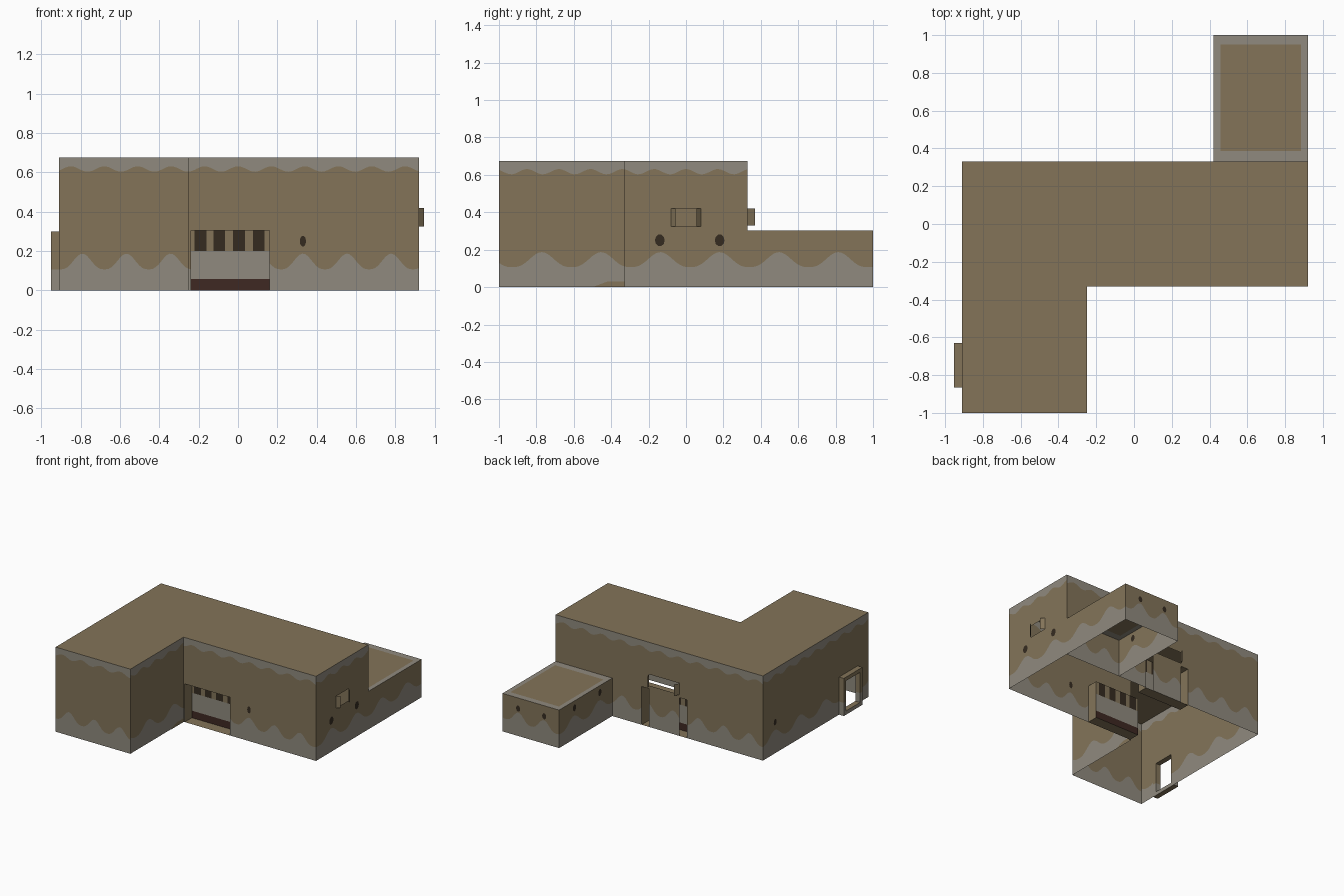
import bpy, bmesh, math
from mathutils import Vector

if "Cube" in bpy.data.objects:
    bpy.data.objects.remove(bpy.data.objects["Cube"])


def lin(c):
    return tuple(((v / 255 + 0.055) / 1.055) ** 2.4 if v > 10 else v / 3294 for v in c) + (1,)


def material(name, rgb):
    m = bpy.data.materials.new(name)
    m.diffuse_color = lin(rgb)
    m.use_nodes = True
    m.node_tree.nodes["Principled BSDF"].inputs["Base Color"].default_value = m.diffuse_color
    return m


MATS = [material("tan_plaster", (131, 116, 89)), material("grey_stone", (144, 138, 126)),
        material("dark_opening", (53, 43, 32)), material("dark_red_brown", (62, 40, 34))]
TAN, GREY, DARK, RED = range(4)


def build(name, polys):
    """One object from a list of (points, material index)."""
    bm = bmesh.new()
    for pts, mat in polys:
        clean = []
        for p in pts:
            p = Vector(p)
            if not any((p - q).length < 1e-5 for q in clean):
                clean.append(p)
        if len(clean) > 2:
            bm.faces.new([bm.verts.new(p) for p in clean]).material_index = mat
    bmesh.ops.remove_doubles(bm, verts=bm.verts, dist=1e-5)
    me = bpy.data.meshes.new(name)
    bm.to_mesh(me)
    bm.free()
    for m in MATS:
        me.materials.append(m)
    ob = bpy.data.objects.new(name, me)
    bpy.context.collection.objects.link(ob)
    return ob


# wavy stone courses at foot and top of each wall
def foot(s, along_x):
    period, phase = (0.2243, 0.33) if along_x else (0.317, 0.18)
    w = (1 + math.cos(2 * math.pi * (s - phase) / period)) / 2
    return 0.107 + 0.08 * w ** 1.4


def crown(s):
    return 0.617 + 0.014 * math.cos(2 * math.pi * s / 0.17)


def wall(name, p0, p1, h, holes=(), has_crown=True):
    """Single sheet wall, outside on the right of p0->p1; holes = (s0, s1, z0, z1)."""
    along_x = abs(p1[0] - p0[0]) > abs(p1[1] - p0[1])
    a, b = (p0[0], p1[0]) if along_x else (p0[1], p1[1])
    n = max(2, int(abs(b - a) / 0.014))
    cuts = {round(a + (b - a) * i / n, 5) for i in range(n + 1)}
    cuts |= {v for hole in holes for v in hole[:2]}
    cuts = sorted(cuts, reverse=b < a)

    def P(s, z):
        return (s, p0[1], z) if along_x else (p0[0], s, z)

    polys = []
    for s, t in zip(cuts, cuts[1:]):
        top = (crown(s), crown(t)) if has_crown else (h, h)
        lv = [(0, 0), (foot(s, along_x), foot(t, along_x)), top, (h, h)]
        mid = (s + t) / 2
        spans = [(0, h)]
        for s0, s1, z0, z1 in holes:
            if s0 < mid < s1:
                spans = [(0, z0), (z1, h)]
        for z0, z1 in spans:
            for k, mat in enumerate((GREY, TAN, GREY)):
                c = lambda z: min(max(z, z0), z1)
                lo, hi = lv[k], lv[k + 1]
                polys.append(((P(s, c(lo[0])), P(t, c(lo[1])), P(t, c(hi[1])), P(s, c(hi[0]))), mat))
    build(name, polys)


X0, X1, XW, XA = -0.91, 0.92, -0.25, 0.42
Y0, YF, YB, Y1 = -1.0, -0.33, 0.33, 1.0
H, HA = 0.675, 0.303
D0, D1, DH, REC = -0.24, 0.16, 0.305, 0.09

# main L-shaped shell
wall("wing_front_wall", (X0, Y0), (XW, Y0), H)
wall("wing_right_wall", (XW, Y0), (XW, YF), H)
wall("main_front_wall", (XW, YF), (X1, YF), H, [(D0, D1, 0, DH)])
wall("main_right_wall", (X1, YF), (X1, YB), H, [(-0.08, 0.08, 0.325, 0.42)])
wall("main_back_wall", (X1, YB), (X0, YB), H, [(D0, D1, 0, DH), (-0.175, 0.095, 0.33, 0.42)])
wall("left_wall", (X0, YB), (X0, Y0), H, [(-0.865, -0.63, 0, 0.30)])
build("main_roof", [([(X0, Y0, H), (XW, Y0, H), (XW, YF, H), (X1, YF, H), (X1, YB, H), (X0, YB, H)], TAN)])

# low annex with grey-rimmed roof
wall("annex_right_wall", (X1, YB), (X1, Y1), HA, has_crown=False)
wall("annex_back_wall", (X1, Y1), (XA, Y1), HA, has_crown=False)
wall("annex_left_wall", (XA, Y1), (XA, YB), HA, has_crown=False)
outer = [(XA, YB, HA), (X1, YB, HA), (X1, Y1, HA), (XA, Y1, HA)]
inner = [(0.457, 0.387, HA), (0.885, 0.387, HA), (0.885, 0.95, HA), (0.457, 0.95, HA)]
build("annex_roof", [(inner, TAN)] + [
    ([outer[i], outer[(i + 1) % 4], inner[(i + 1) % 4], inner[i]], GREY) for i in range(4)])


# recessed gates on front and back
def gate(name, y, inward):
    yi = y + inward * REC
    polys = [([(x, y, 0), (x, yi, 0), (x, yi, DH), (x, y, DH)], TAN) for x in (D0, D1)]
    polys += [([(D0, y, z), (D1, y, z), (D1, yi, z), (D0, yi, z)], TAN) for z in (0, DH)]

    def panel(x0, x1, z0, z1, mat):
        pts = [(x0, yi, z0), (x1, yi, z0), (x1, yi, z1), (x0, yi, z1)]
        polys.append((pts if inward > 0 else pts[::-1], mat))
    panel(D0, D1, 0, 0.057, RED)
    panel(D0, D1, 0.057, 0.2, GREY)
    edges = [D0] + [c + d for c in (-0.19, -0.095, 0.005, 0.105) for d in (-0.03, 0.03)] + [D1]
    for i, (a, b) in enumerate(zip(edges, edges[1:])):
        panel(a, b, 0.2, DH, DARK if i % 2 else TAN)
    build(name, polys)


gate("front_gate", YF, 1)
gate("back_gate", YB, -1)

# side door frame: hollow surround standing out from the left wall
xo, ya, yb, zt, r = X0 - 0.042, -0.865, -0.63, 0.30, 0.03
polys = []
for k in (0, r):
    a, b, z0, z1 = ya + k, yb - k, k, zt - k
    for y in (a, b):
        polys.append(([(X0, y, z0), (xo, y, z0), (xo, y, min(z1, 0.105)), (X0, y, min(z1, 0.105))], GREY))
        polys.append(([(X0, y, 0.105), (xo, y, 0.105), (xo, y, z1), (X0, y, z1)], TAN))
    for z in (z0, z1):
        polys.append(([(X0, a, z), (X0, b, z), (xo, b, z), (xo, a, z)], TAN))
for x in (xo, X0):
    for a, b, z0, z1, m in ((ya, ya + r, 0, 0.105, GREY), (yb - r, yb, 0, 0.105, GREY),
                            (ya, ya + r, 0.105, zt, TAN), (yb - r, yb, 0.105, zt, TAN),
                            (ya + r, yb - r, 0, r, GREY), (ya + r, yb - r, zt - r, zt, TAN)):
        polys.append(([(x, a, z0), (x, a, z1), (x, b, z1), (x, b, z0)], m))
build("side_door_frame", polys)

# window shutters: thin sheets leaning over the openings
for i, (a, b, z0, z1) in enumerate((((-0.175, YB), (-0.155, 0.37), 0.33, 0.42),
                                    ((0.095, YB), (0.08, 0.37), 0.33, 0.42),
                                    ((X1, -0.08), (0.946, -0.057), 0.325, 0.42),
                                    ((X1, 0.08), (0.946, 0.055), 0.325, 0.42))):
    build(f"shutter_{i + 1}", [([(*a, z0), (*b, z0), (*b, z1), (*a, z1)], TAN)])


# round dark holes painted as thin plates through the walls
def spot(name, x, y, z, normal_x, w=0.026, h=0.032):
    rings = []
    for d in (-0.003, 0.003):
        ring = []
        for i in range(10):
            t = math.tau * i / 10
            u, v = w * math.cos(t), z + h * math.sin(t)
            ring.append((x + d, y + u, v) if normal_x else (x + u, y + d, v))
        rings.append(ring)
    lo, hi = rings
    if normal_x:
        lo, hi = lo[::-1], hi
    else:
        lo, hi = lo, hi[::-1]
    build(name, [(lo, DARK), (hi, DARK)])


spot("front_hole", 0.33, YF, 0.25, False, 0.016, 0.028)
for i, y in enumerate((-0.14, 0.18)):
    spot(f"right_hole_{i + 1}", X1, y, 0.25, True)
spot("left_hole", X0, 0.18, 0.25, True, 0.018, 0.025)
for i, x in enumerate((0.55, 0.78)):
    spot(f"annex_back_hole_{i + 1}", x, Y1, 0.22, False, 0.018, 0.025)
for i, y in enumerate((0.49, 0.81)):
    spot(f"annex_left_hole_{i + 1}", XA, y, 0.25, True, 0.02, 0.028)

# worn plaster patch at the inner corner
build("plaster_patch", [([(XW + 0.003, -0.5, 0), (XW + 0.003, YF, 0), (XW + 0.003, YF, 0.03),
                          (XW + 0.003, -0.42, 0.03)], TAN)])
